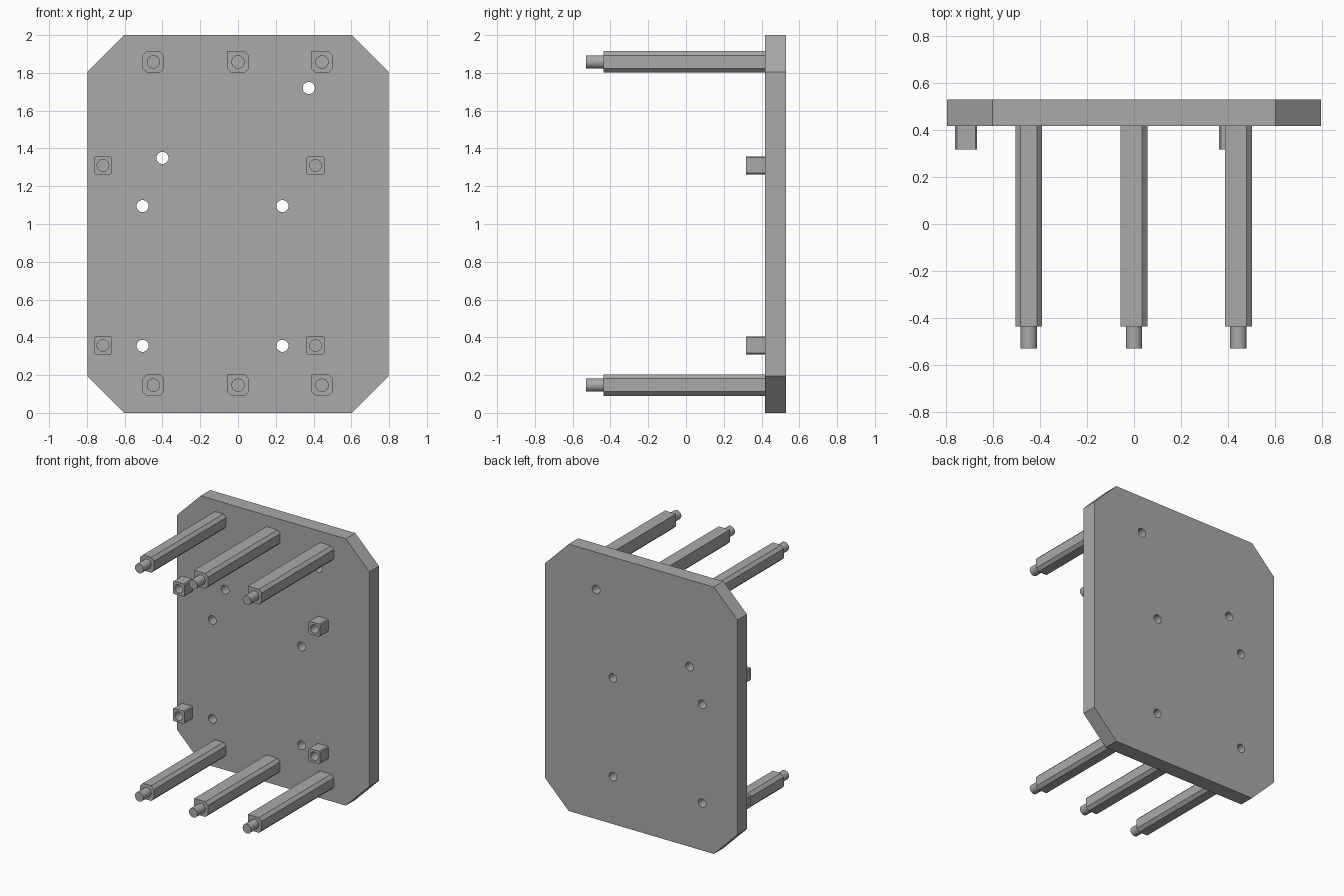
import bpy, bmesh, math
from mathutils import Matrix

if "Cube" in bpy.data.objects:
    bpy.data.objects.remove(bpy.data.objects["Cube"])

grey = bpy.data.materials.new("plain grey")
grey.diffuse_color = (0.4, 0.4, 0.4, 1)
grey.use_nodes = True
grey.node_tree.nodes["Principled BSDF"].inputs["Base Color"].default_value = grey.diffuse_color


def prism(name, pts, y0, y1):
    """Extrude an (x, z) outline from y0 to y1."""
    bm = bmesh.new()
    face = bm.faces.new([bm.verts.new((x, y0, z)) for x, z in pts])
    new = bmesh.ops.extrude_face_region(bm, geom=[face])["geom"]
    bmesh.ops.translate(bm, vec=(0, y1 - y0, 0),
                        verts=[v for v in new if isinstance(v, bmesh.types.BMVert)])
    bmesh.ops.recalc_face_normals(bm, faces=bm.faces)
    mesh = bpy.data.meshes.new(name)
    bm.to_mesh(mesh)
    bm.free()
    mesh.materials.append(grey)
    ob = bpy.data.objects.new(name, mesh)
    bpy.context.collection.objects.link(ob)
    return ob


def chamfered(cx, cz, hx, hz, cuts):
    """Rectangle outline; cuts = chamfer of top-right, top-left, bottom-left, bottom-right."""
    pts = []
    for (sx, sz), c in zip(((1, 1), (-1, 1), (-1, -1), (1, -1)), cuts):
        a = (cx + sx * hx, cz + sz * (hz - c))
        b = (cx + sx * (hx - c), cz + sz * hz)
        pts += [a] if c == 0 else ([a, b] if sx * sz > 0 else [b, a])
    return pts


def circle(cx, cz, r, n=32):
    return [(cx + r * math.cos(2 * math.pi * i / n),
             cz + r * math.sin(2 * math.pi * i / n)) for i in range(n)]


def smooth(ob):
    bpy.ops.object.select_all(action='DESELECT')
    ob.select_set(True)
    bpy.context.view_layer.objects.active = ob
    bpy.ops.object.shade_smooth_by_angle(angle=math.radians(30))


def drill(ob, holes, r, y0, y1):
    """Cut round holes, then remove the cutters."""
    cutters = [prism("hole_cutter", circle(x, z, r), y0, y1) for x, z in holes]
    for c in cutters:
        m = ob.modifiers.new("hole", 'BOOLEAN')
        m.object, m.operation, m.solver = c, 'DIFFERENCE', 'EXACT'
    bpy.ops.object.select_all(action='DESELECT')
    ob.select_set(True)
    bpy.context.view_layer.objects.active = ob
    for m in list(ob.modifiers):
        bpy.ops.object.modifier_apply(modifier=m.name)
    for c in cutters:
        bpy.data.objects.remove(c)
    smooth(ob)


# Back plate with cut corners and through holes
plate = prism("plate", chamfered(0, 1, 0.797, 1, [0.195] * 4), 0.417, 0.53)
drill(plate, [(0.375, 1.72), (-0.4, 1.35), (-0.505, 1.095), (0.235, 1.095),
              (-0.505, 0.355), (0.235, 0.355)], 0.032, 0.3, 0.6)

# Long posts with round end pins
for z in (0.147, 1.858):
    for x in (-0.448, 0, 0.445):
        cuts = [0.022, 0.022 if x < -0.1 else 0, 0.022, 0.022]
        prism("post", chamfered(x, z, 0.057, 0.057, cuts), -0.437, 0.417)
        smooth(prism("post_pin", circle(x, z, 0.035), -0.53, -0.437))

# Short blocks with blind holes
for z in (0.357, 1.31):
    for x in (-0.715, 0.41):
        block = prism("short_block", chamfered(x, z, 0.047, 0.048, [0.007] * 4), 0.318, 0.417)
        drill(block, [(x, z)], 0.031, 0.25, 0.41)
